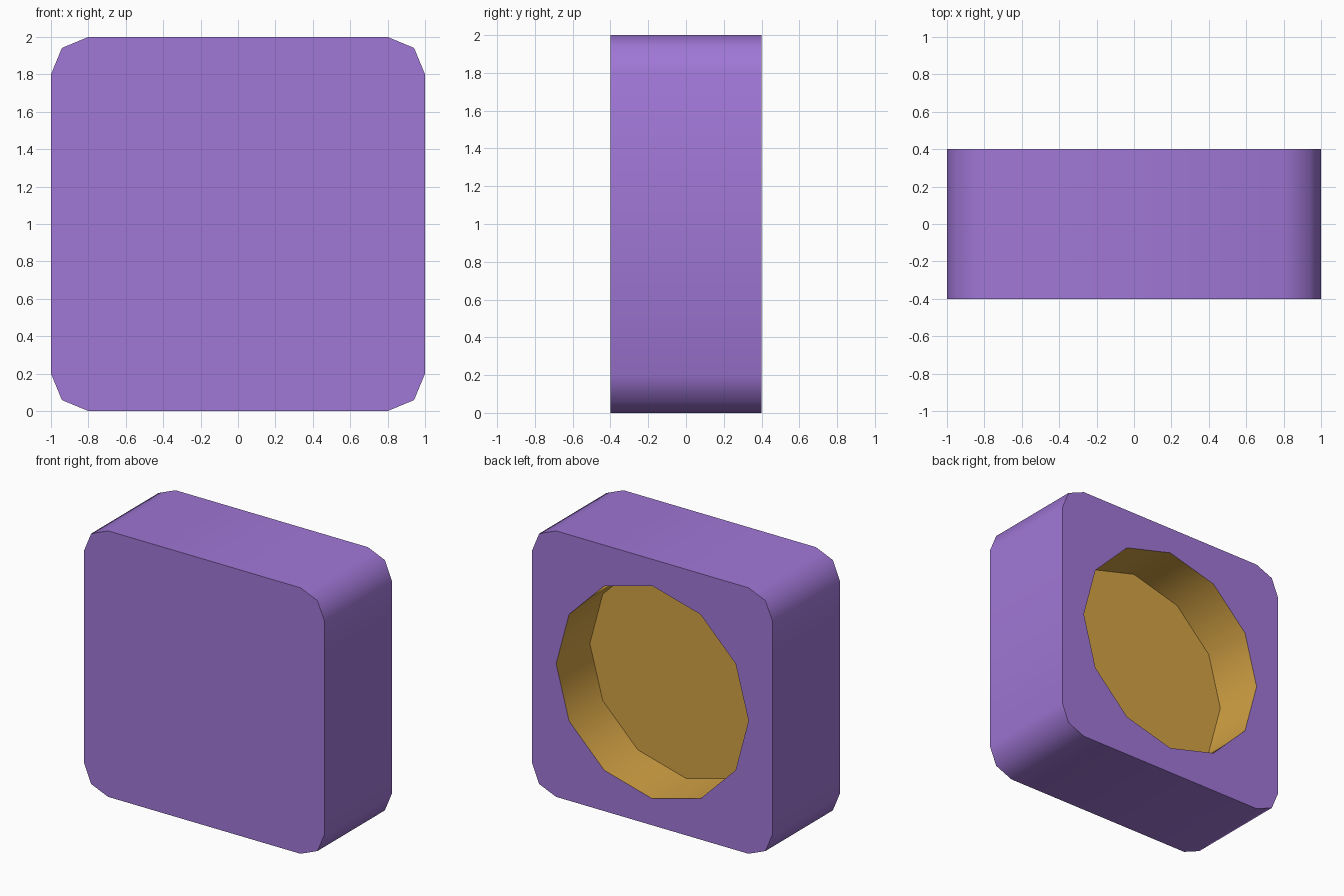
import bpy, bmesh, math

if "Cube" in bpy.data.objects:
    bpy.data.objects.remove(bpy.data.objects["Cube"])

HALF, R, DEPTH, HOLE, FLOOR_Y = 1.0, 0.2, 0.4, 0.8, 0.0


def material(name, srgb):
    m = bpy.data.materials.new(name)
    m.diffuse_color = [((c / 255 + 0.055) / 1.055) ** 2.4 for c in srgb] + [1.0]
    m.use_nodes = True
    m.node_tree.nodes["Principled BSDF"].inputs["Base Color"].default_value = m.diffuse_color
    return m


bm = bmesh.new()

# Rounded square outline: two segments per corner
outline = []
for q in range(4):
    mid = math.radians(45 + 90 * q)
    cx = math.copysign(HALF - R, math.cos(mid))
    cz = math.copysign(HALF - R, math.sin(mid))
    for k in range(3):
        a = math.radians(90 * q + 45 * k)
        outline.append((cx + R * math.cos(a), cz + R * math.sin(a)))

# Twelve-sided recess outline, in step with the outer points
circle = [(HOLE * math.cos(math.radians(30 * (i + 1))),
           HOLE * math.sin(math.radians(30 * (i + 1)))) for i in range(12)]


def ring(points, y):
    return [bm.verts.new((x, y, z + HALF)) for x, z in points]


def bridge(a, b, mat):
    for i in range(12):
        j = (i + 1) % 12
        bm.faces.new((a[i], a[j], b[j], b[i])).material_index = mat


front = ring(outline, -DEPTH)
back = ring(outline, DEPTH)
rim = ring(circle, DEPTH)
floor = ring(circle, FLOOR_Y)

bm.faces.new(front)                              # front face
bridge(front, back, 0)                           # outer sides
bridge(back, rim, 0)                             # back face around the recess
bridge(rim, floor, 1)                            # recess wall
bm.faces.new(floor).material_index = 1           # recess floor
bmesh.ops.recalc_face_normals(bm, faces=bm.faces[:])

mesh = bpy.data.meshes.new("block_with_recess")
bm.to_mesh(mesh)
bm.free()
mesh.materials.append(material("purple", (160, 119, 214)))
mesh.materials.append(material("gold", (212, 163, 69)))

obj = bpy.data.objects.new("block_with_recess", mesh)
bpy.context.collection.objects.link(obj)
bpy.context.view_layer.objects.active = obj
obj.select_set(True)
bpy.ops.object.shade_smooth_by_angle(angle=math.radians(60))
